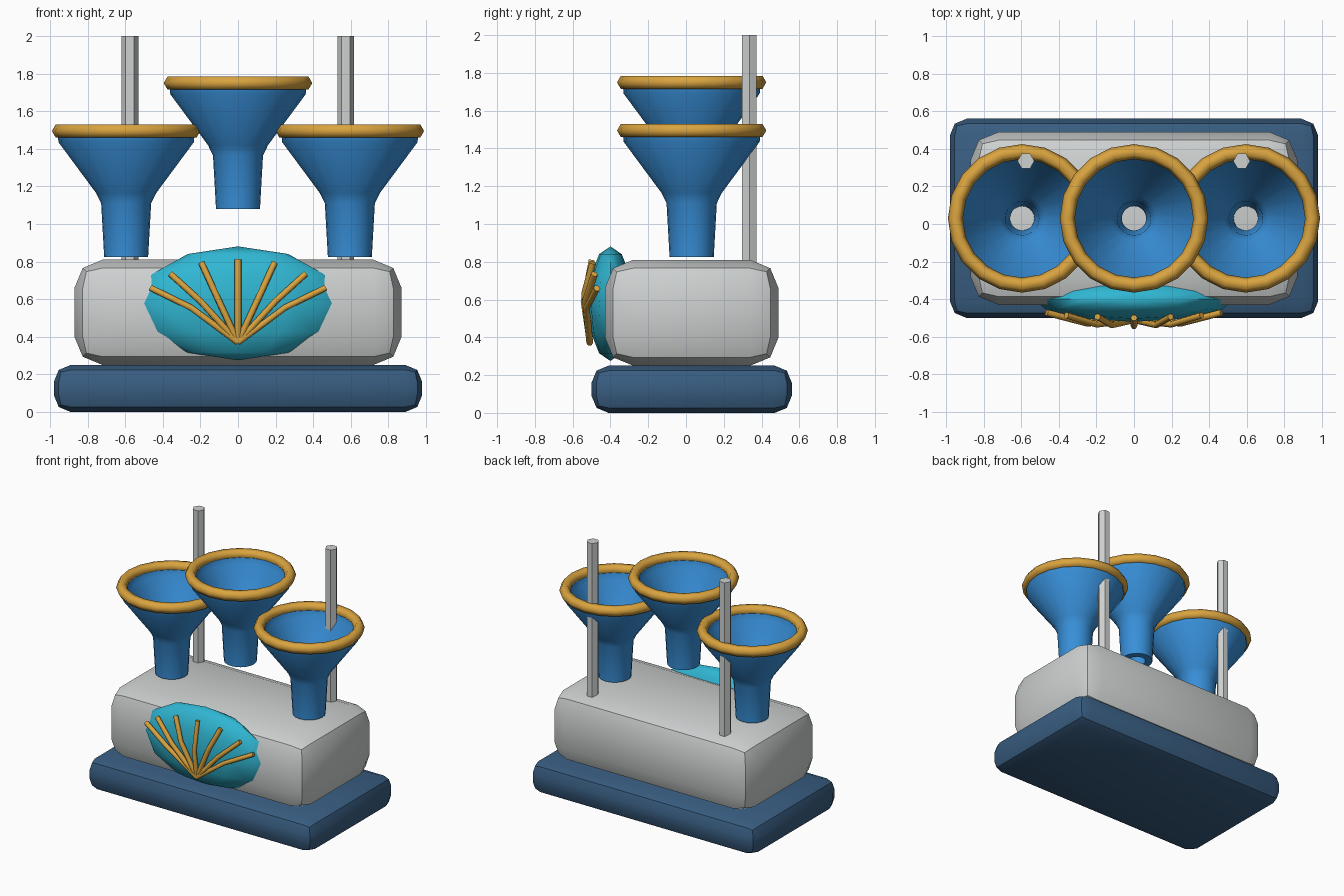
import bpy, bmesh, math
from mathutils import Matrix

if "Cube" in bpy.data.objects:
    bpy.data.objects.remove(bpy.data.objects["Cube"])


def material(name, rgb):
    m = bpy.data.materials.new(name)
    m.diffuse_color = (*rgb, 1)
    m.use_nodes = True
    m.node_tree.nodes["Principled BSDF"].inputs["Base Color"].default_value = m.diffuse_color
    return m


NAVY = material("navy", (0.04, 0.11, 0.22))
GREY = material("light grey", (0.62, 0.64, 0.64))
BLUE = material("blue", (0.04, 0.28, 0.70))
GOLD = material("gold", (0.70, 0.37, 0.05))
TEAL = material("teal", (0.03, 0.47, 0.65))
CY = 0.03  # depth centre shared by base, body and funnels


def finish(name, bm, mat, angle):
    bmesh.ops.recalc_face_normals(bm, faces=bm.faces)
    me = bpy.data.meshes.new(name)
    bm.to_mesh(me)
    bm.free()
    me.materials.append(mat)
    ob = bpy.data.objects.new(name, me)
    bpy.context.collection.objects.link(ob)
    bpy.ops.object.select_all(action='DESELECT')
    ob.select_set(True)
    bpy.context.view_layer.objects.active = ob
    bpy.ops.object.shade_smooth_by_angle(angle=math.radians(angle))
    return ob


def rounded_box(name, size, centre, bevel, mat):
    bm = bmesh.new()
    bmesh.ops.create_cube(bm, size=1)
    bmesh.ops.scale(bm, vec=size, verts=bm.verts)
    bmesh.ops.translate(bm, vec=centre, verts=bm.verts)
    bmesh.ops.bevel(bm, geom=bm.edges[:], offset=bevel, segments=2,
                    profile=0.5, affect='EDGES')
    finish(name, bm, mat, 30)


def lathe(name, profile, centre, steps, mat, angle):
    """Spin a closed (radius, height) profile around z."""
    bm = bmesh.new()
    rings = []
    for i in range(steps):
        a = 2 * math.pi * i / steps
        rings.append([bm.verts.new((centre[0] + r * math.cos(a),
                                    centre[1] + r * math.sin(a),
                                    centre[2] + z)) for r, z in profile])
    n = len(profile)
    for i in range(steps):
        p, q = rings[i], rings[(i + 1) % steps]
        for j in range(n):
            k = (j + 1) % n
            bm.faces.new((p[j], q[j], q[k], p[k]))
    finish(name, bm, mat, angle)


# Base slab and main body
rounded_box("base", (1.96, 1.06, 0.25), (0, CY, 0.125), 0.09, NAVY)
rounded_box("body", (1.74, 0.92, 0.56), (0, CY, 0.53), 0.15, GREY)

# Funnels with rolled rims
FUNNEL = [(0.117, 0), (0.133, 0.285), (0.16, 0.34), (0.36, 0.61), (0.365, 0.66),
          (0.325, 0.66), (0.315, 0.61), (0.12, 0.34), (0.09, 0.285), (0.065, 0)]
RIM = [(0.355 + 0.04 * math.cos(math.pi * k / 3),
        0.04 * math.sin(math.pi * k / 3)) for k in range(6)]
for side, x, z in (("left", -0.595, 0.825), ("middle", 0, 1.08), ("right", 0.595, 0.825)):
    lathe(side + "_funnel", FUNNEL, (x, CY, z), 20, BLUE, 40)
    lathe(side + "_rim", RIM, (x, CY, z + 0.67), 20, GOLD, 80)

# Hexagonal rear poles
for side, x in (("left", -0.575), ("right", 0.573)):
    bm = bmesh.new()
    bmesh.ops.create_cone(bm, cap_ends=True, segments=6, radius1=0.045,
                          radius2=0.045, depth=1.25,
                          matrix=Matrix.Translation((x, 0.335, 1.375))
                          @ Matrix.Rotation(math.pi / 2, 4, 'Z'))
    # turn so that corners point sideways
    if max(v.co.x for v in bm.verts) - x < 0.044:
        bmesh.ops.rotate(bm, cent=(x, 0.335, 0), verts=bm.verts,
                         matrix=Matrix.Rotation(math.pi / 6, 3, 'Z'))
    finish(side + "_pole", bm, GREY, 30)

# Front shell: a flattened ball
SX, SY, SZ, SC = 0.535, 0.12, 0.303, (0, -0.4, 0.578)
bm = bmesh.new()
bmesh.ops.create_uvsphere(bm, u_segments=12, v_segments=6, radius=1)
bmesh.ops.scale(bm, vec=(SX, SY, SZ), verts=bm.verts)
bmesh.ops.translate(bm, vec=SC, verts=bm.verts)
finish("shell", bm, TEAL, 40)


# Ribs fanning over the shell surface
def on_shell(x, z):
    d = 1 - (x / SX) ** 2 - ((z - SC[2]) / SZ) ** 2
    return (x, SC[1] - SY * math.sqrt(max(d, 0)) - 0.022, z)


def rib(name, points):
    cu = bpy.data.curves.new(name, 'CURVE')
    cu.dimensions = '3D'
    cu.bevel_depth = 0.018
    cu.bevel_resolution = 1
    cu.use_fill_caps = True
    sp = cu.splines.new('POLY')
    sp.points.add(len(points) - 1)
    for p, (x, z) in zip(sp.points, points):
        p.co = (*on_shell(x, z), 1)
    sp.use_smooth = True
    cu.materials.append(GOLD)
    bpy.context.collection.objects.link(bpy.data.objects.new(name, cu))


ROOT = (0, 0.37)
rib("middle_rib", [ROOT, (0, 0.59), (0, 0.81)])
FAN = [((0.12, 0.63), (0.195, 0.795)), ((0.2, 0.59), (0.36, 0.735)),
       ((0.25, 0.555), (0.465, 0.66))]
for s, side in ((-1, "left"), (1, "right")):
    for i, (mid, tip) in enumerate(FAN, 1):
        rib(f"{side}_rib_{i}", [ROOT, (s * mid[0], mid[1]), (s * tip[0], tip[1])])
